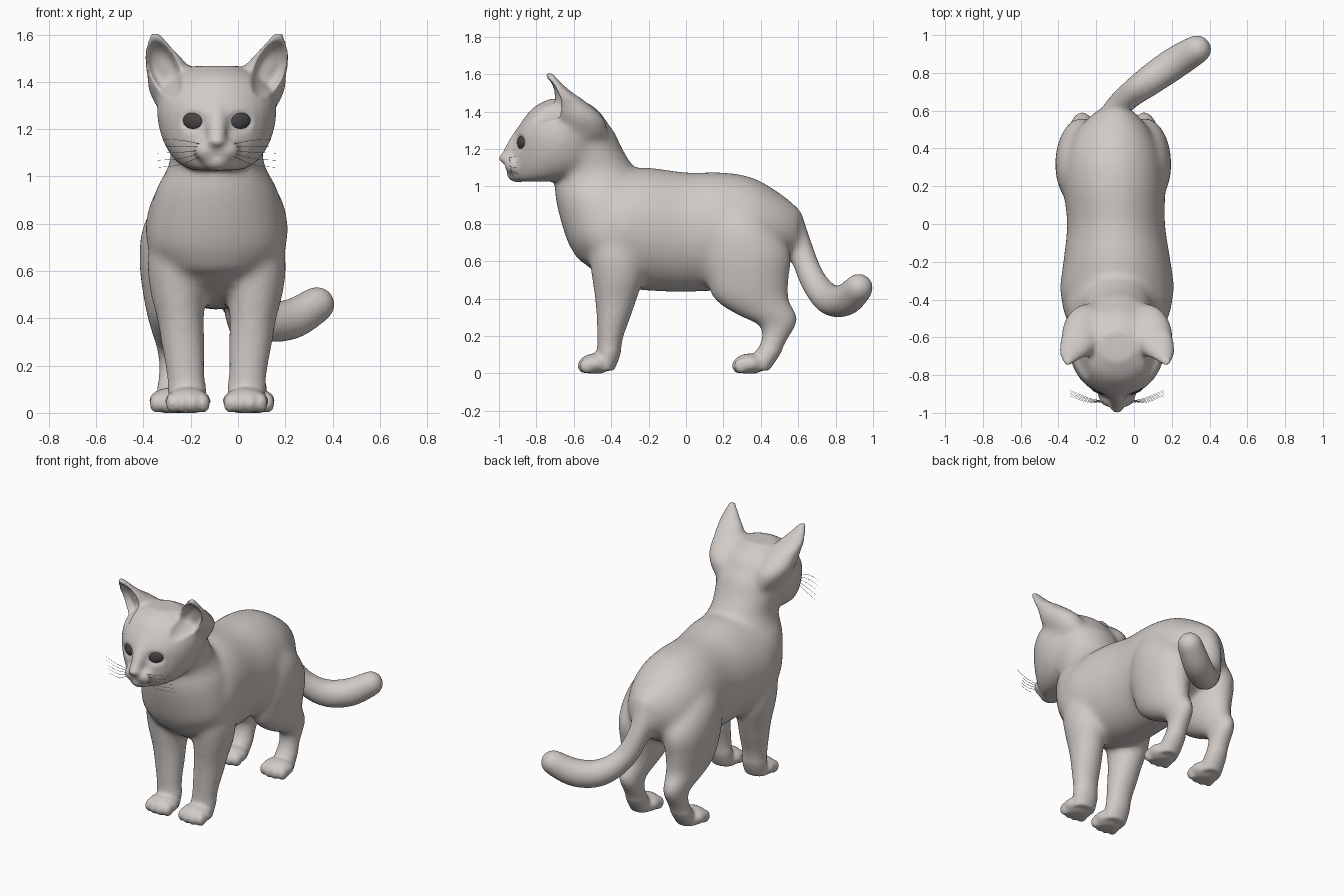
import bpy, bmesh, math
from mathutils import Vector, Matrix

if "Cube" in bpy.data.objects:
    bpy.data.objects.remove(bpy.data.objects["Cube"])

CX = -0.09  # centre line of the body


def material(name, rgb):
    m = bpy.data.materials.new(name)
    m.use_nodes = True
    m.diffuse_color = (*rgb, 1)
    m.node_tree.nodes["Principled BSDF"].inputs["Base Color"].default_value = (*rgb, 1)
    return m


fur = material("warm grey fur", (0.64, 0.595, 0.565))
dark = material("dark eye", (0.06, 0.06, 0.06))


def catmull(points, steps):
    """Smooth interpolation through a list of equal-length tuples."""
    ps = [Vector(p) for p in points]
    out = []
    for i in range(len(ps) - 1):
        a, b, c, d = ps[max(i - 1, 0)], ps[i], ps[i + 1], ps[min(i + 2, len(ps) - 1)]
        for s in range(steps):
            t = s / steps
            out.append(b + (c - a) * (t / 2) + (a * 2 - b * 5 + c * 4 - d) * (t * t / 2)
                       + (b * 3 - a - c * 3 + d) * (t ** 3 / 2))
    return out + [ps[-1]]


def skin(bm, loops):
    rings = [[bm.verts.new(p) for p in loop] for loop in loops]
    n = len(rings[0])
    for a, b in zip(rings, rings[1:]):
        for i in range(n):
            bm.faces.new((a[i], a[(i + 1) % n], b[(i + 1) % n], b[i]))
    bm.faces.new(rings[0][::-1])
    bm.faces.new(rings[-1])


def loft(bm, rings, axis="z", side=1, n=28):
    """Elliptic rings (x, y, z, radius in x, other radius), x from the centre line."""
    loops = []
    for x, y, z, rx, r2 in catmull(rings, 5):
        loop = []
        for k in range(n):
            c, s = math.cos(math.tau * k / n) * rx, math.sin(math.tau * k / n) * r2
            off = Vector((c, s, 0)) if axis == "z" else Vector((c, 0, s))
            loop.append(Vector((CX + side * x, y, z)) + off)
        loops.append(loop)
    skin(bm, loops)


def blob(bm, centre, radii, side=1):
    x, y, z = centre
    m = Matrix.Translation((CX + side * x, y, z)) @ Matrix.Diagonal((*radii, 1))
    bmesh.ops.create_uvsphere(bm, u_segments=20, v_segments=12, radius=1, matrix=m)


def tube(bm, path, n=20):
    """Round tube along (x, y, z, radius) points."""
    pts = catmull(path, 6)
    loops = []
    for i, p in enumerate(pts):
        d = (pts[min(i + 1, len(pts) - 1)] - pts[max(i - 1, 0)]).to_3d().normalized()
        u = d.cross(Vector((0.8, -0.6, 0))).normalized()
        v = d.cross(u)
        loops.append([p.to_3d() + p.w * (u * math.cos(math.tau * k / n) + v * math.sin(math.tau * k / n))
                      for k in range(n)])
    skin(bm, loops)


def relax(bm, verts, times):
    for _ in range(times):
        bmesh.ops.smooth_vert(bm, verts=verts, factor=.5, use_axis_x=True, use_axis_y=True, use_axis_z=True)


def finish(bm, name, mat):
    bmesh.ops.recalc_face_normals(bm, faces=bm.faces)
    me = bpy.data.meshes.new(name)
    bm.to_mesh(me)
    bm.free()
    ob = bpy.data.objects.new(name, me)
    bpy.context.collection.objects.link(ob)
    me.materials.append(mat)
    for p in me.polygons:
        p.use_smooth = True
    return ob


bm = bmesh.new()
# Torso
loft(bm, [(0, -.62, .84, .12, .14), (0, -.57, .82, .21, .2), (0, -.48, .80, .27, .26),
          (0, -.35, .78, .302, .31), (0, -.2, .775, .285, .33), (-.005, 0, .76, .26, .32),
          (-.015, .2, .765, .27, .315), (-.02, .36, .775, .25, .275),
          (-.02, .5, .77, .19, .2), (-.01, .6, .77, .1, .12)], "y")
# Chest and neck
loft(bm, [(0, -.4, .6, .21, .17), (0, -.405, .7, .285, .225), (0, -.415, .83, .285, .258),
          (0, -.435, .95, .257, .265), (0, -.455, 1.03, .213, .25), (0, -.5, 1.1, .195, .228),
          (0, -.55, 1.2, .21, .213), (0, -.57, 1.3, .21, .185), (0, -.59, 1.38, .17, .135)])
# Skull
loft(bm, [(0, -.77, 1.03, .1, .14), (0, -.72, 1.06, .16, .2), (0, -.68, 1.12, .21, .245),
          (0, -.665, 1.2, .242, .255), (0, -.655, 1.29, .253, .255), (0, -.65, 1.37, .235, .215),
          (0, -.65, 1.43, .18, .16), (0, -.65, 1.472, .09, .08)])
# Nose bridge and chin
tube(bm, [(CX, -.84, 1.31, .055), (CX, -.9, 1.24, .047), (CX, -.95, 1.165, .038)])
blob(bm, (0, -.967, 1.153), (.04, .038, .026))
blob(bm, (0, -.9, 1.07), (.065, .06, .045))
# Tail
TAIL = [(-.1, .53, .83, .1), (-.098, .6, .7, .072), (-.03, .675, .51, .073), (.09, .765, .4, .085),
        (.22, .855, .398, .089), (.335, .925, .463, .08)]
tube(bm, TAIL)
bmesh.ops.create_uvsphere(bm, u_segments=20, v_segments=12, radius=.08,
                          matrix=Matrix.Translation(TAIL[-1][:3]))

for side in (-1, 1):
    # Front leg
    loft(bm, [(.14, -.38, .8, .12, .13), (.168, -.37, .65, .125, .15), (.165, -.365, .52, .118, .14),
              (.153, -.375, .4, .1, .113), (.143, -.388, .3, .094, .092), (.134, -.405, .2, .085, .072),
              (.126, -.415, .1, .081, .063), (.122, -.44, .02, .076, .056)], side=side)
    # Hind leg, set slightly off the centre line
    hind = side * -.02
    loft(bm, [(.1 + hind, .25, .95, .1, .12), (.145 + hind, .285, .8, .145, .19),
              (.163 + hind, .32, .65, .145, .24), (.166 + hind, .33, .5, .125, .22),
              (.164 + hind, .35, .4, .107, .2), (.165 + hind, .43, .32, .083, .165),
              (.162 + hind, .49, .26, .068, .102), (.162 + hind, .475, .19, .064, .072),
              (.165 + hind, .43, .1, .068, .07), (.17 + hind, .38, .02, .07, .065)], side=side)
    # Paws with toes
    for x, y in ((.122, -.485), (.17 + hind, .34)):
        blob(bm, (x, y, .055), (.098, .087, .056), side)
        for k in (-1.5, -.5, .5, 1.5):
            blob(bm, (x + k * .043, y - .062 + .012 * abs(k), .045), (.03, .04, .042), side)
    # Muzzle pad
    blob(bm, (.038, -.915, 1.115), (.062, .055, .05), side)
    # Ear, running back into the skull
    loft(bm, [(.14, -.54, 1.26, .09, .12), (.175, -.565, 1.36, .112, .135), (.2, -.62, 1.45, .1, .095),
              (.226, -.665, 1.505, .078, .058), (.246, -.7, 1.555, .051, .036),
              (.26, -.732, 1.608, .02, .018)], side=side)

# Fuse all parts into one skin
body = finish(bm, "cat_body", fur)
remesh = body.modifiers.new("fuse", "REMESH")
remesh.mode = "VOXEL"
remesh.voxel_size = .0105
fused = bpy.data.meshes.new_from_object(body.evaluated_get(bpy.context.evaluated_depsgraph_get()))
body.modifiers.clear()
bm = bmesh.new()
bm.from_mesh(fused)
trunk = [v for v in bm.verts if v.co.z > .13 and not (v.co.z > 1 and v.co.y < -.64) and v.co.z < 1.47]
head = [v for v in bm.verts if v.co.z > 1 and v.co.y < -.6 and v.co.z < 1.5]
relax(bm, trunk, 28)
relax(bm, head, 6)
relax(bm, bm.verts[:], 3)

# Hollow the ears and eye sockets, flatten the soles
bm.normal_update()
for v in bm.verts:
    x, z = abs(v.co.x - CX), v.co.z
    if v.co.y < -.55 and v.normal.y < .1 and z > 1.15:
        u, w = x - .222 - (z - 1.46) * .3, z - 1.46
        d = (u / .066) ** 2 + (w / .12) ** 2
        if d < 1:
            v.co.y += .065 * (1 - d ** 2)
        d = ((x - .1) / .06) ** 2 + ((z - 1.235) / .05) ** 2
        if d < 1 and v.co.y < -.8:
            v.co.y += .016 * (1 - d)
    v.co.z = max(v.co.z, .004)
relax(bm, bm.verts[:], 1)
low = min(v.co.z for v in bm.verts)
bmesh.ops.translate(bm, verts=bm.verts, vec=(0, 0, -low))
bm.to_mesh(body.data)
bm.free()
for p in body.data.polygons:
    p.use_smooth = True

for side, label in ((-1, "right"), (1, "left")):
    # Eye
    bm = bmesh.new()
    m = (Matrix.Translation((CX + side * .1, -.878, 1.235)) @ Matrix.Rotation(side * .42, 4, "Z")
         @ Matrix.Rotation(side * -.15, 4, "Y") @ Matrix.Diagonal((.046, .018, .036, 1)))
    bmesh.ops.create_uvsphere(bm, u_segments=24, v_segments=14, radius=1, matrix=m)
    finish(bm, label + "_eye", dark)
    # Whiskers
    bm = bmesh.new()
    for k in range(5):
        z, fan = 1.135 - .011 * k, .03 - .024 * k
        tube(bm, [(CX + side * .06, -.94, z, .0013), (CX + side * .15, -.945 + .006 * k, z + fan * .6, .0011),
                  (CX + side * .25, -.91 + .008 * k, z + fan * .8, .0005)], 5)
    finish(bm, label + "_whiskers", fur)
